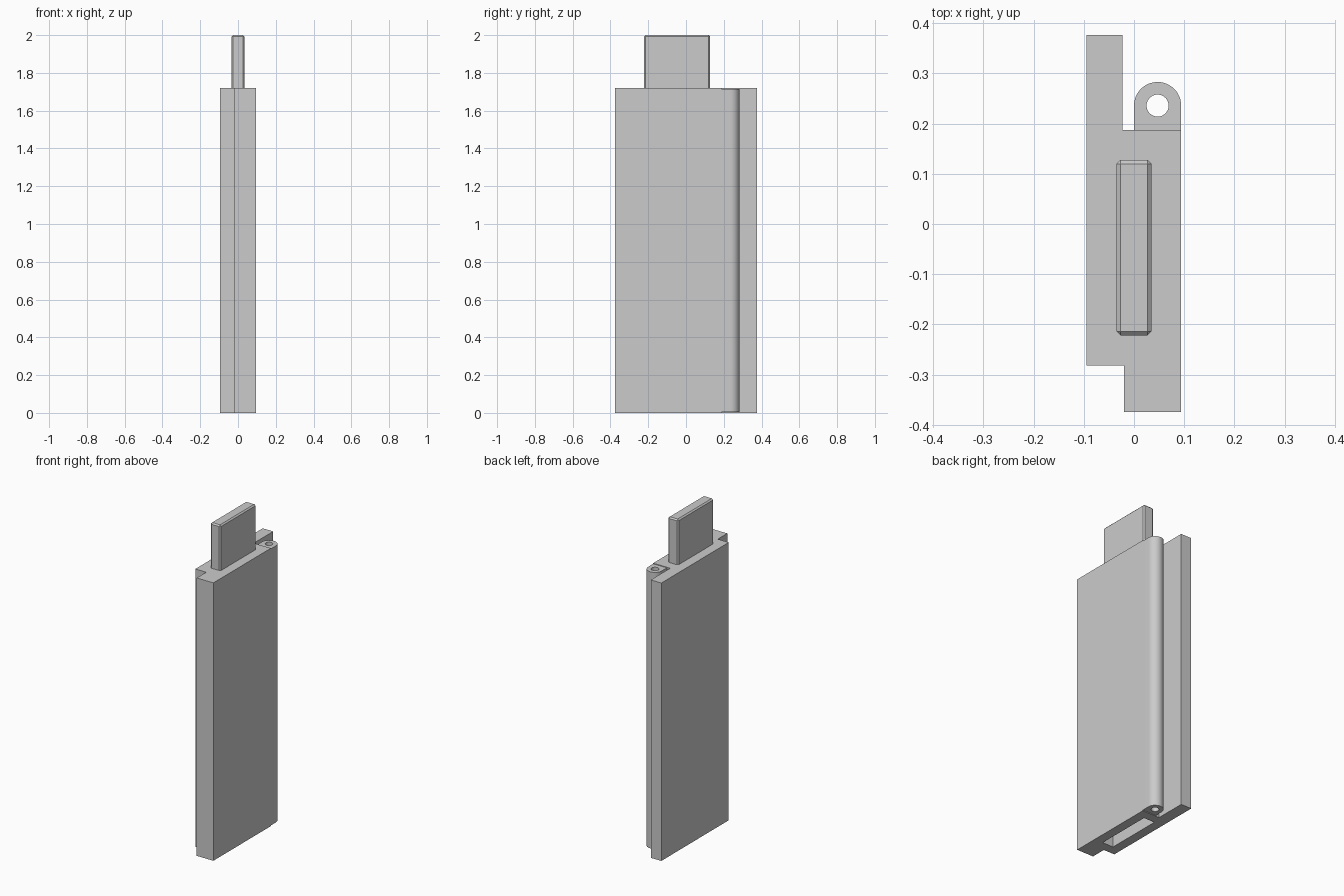
import bpy, bmesh, math

if "Cube" in bpy.data.objects:
    bpy.data.objects.remove(bpy.data.objects["Cube"])

grey = bpy.data.materials.new("light_grey")
grey.diffuse_color = (0.6, 0.6, 0.6, 1)
grey.use_nodes = True
grey.node_tree.nodes["Principled BSDF"].inputs["Base Color"].default_value = grey.diffuse_color


def prism(name, outline, z0, z1):
    """Extrude a counter-clockwise xy outline from z0 to z1."""
    bm = bmesh.new()
    base = bm.faces.new([bm.verts.new((x, y, z0)) for x, y in outline])
    out = bmesh.ops.extrude_face_region(bm, geom=[base], use_keep_orig=True)
    for v in out["geom"]:
        if isinstance(v, bmesh.types.BMVert):
            v.co.z = z1
    bmesh.ops.recalc_face_normals(bm, faces=bm.faces[:])
    mesh = bpy.data.meshes.new(name)
    bm.to_mesh(mesh)
    bm.free()
    mesh.materials.append(grey)
    ob = bpy.data.objects.new(name, mesh)
    bpy.context.collection.objects.link(ob)
    return ob


def rect(x0, x1, y0, y1):
    return [(x0, y0), (x1, y0), (x1, y1), (x0, y1)]


def arc(cx, cy, r, a0, a1, n):
    return [(cx + r * math.cos(a0 + (a1 - a0) * i / n),
             cy + r * math.sin(a0 + (a1 - a0) * i / n)) for i in range(n + 1)]


def apply(ob, mod):
    bpy.ops.object.select_all(action='DESELECT')
    ob.select_set(True)
    bpy.context.view_layer.objects.active = ob
    bpy.ops.object.modifier_apply(modifier=mod.name)


def cut(ob, cutter):
    mod = ob.modifiers.new("cut", 'BOOLEAN')
    mod.operation = 'DIFFERENCE'
    mod.solver = 'EXACT'
    mod.object = cutter
    apply(ob, mod)
    bpy.data.objects.remove(cutter)


# Panel with a stepped edge at the front and a lapped edge at the back
TOP = 1.72
panel = prism("panel", [(-0.095, -0.282), (-0.02, -0.282), (-0.02, -0.375),
                        (0.094, -0.375), (0.094, 0.187), (-0.023, 0.187),
                        (-0.023, 0.377), (-0.095, 0.377)], 0, TOP)

# Pocket in the underside that receives the tab of another panel
cut(panel, prism("pocket_cutter", rect(-0.037, 0.037, -0.224, 0.13), -0.1, 0.29))

# Chamfered tab on top
tab = prism("tab", rect(-0.035, 0.035, -0.222, 0.128), TOP, 2.0)
bm = bmesh.new()
bm.from_mesh(tab.data)
edges = [e for e in bm.edges if max(v.co.z for v in e.verts) > 1.9]
bmesh.ops.bevel(bm, geom=edges, offset=0.008, segments=1, affect='EDGES')
bm.to_mesh(tab.data)
bm.free()

# Rounded hinge barrel with a through hole, just short of the panel ends
CX, CY, R = 0.047, 0.236, 0.047
barrel = prism("hinge_barrel", [(CX - R, 0.187), (CX + R, 0.187)]
               + arc(CX, CY, R, 0, math.pi, 24), 0.004, TOP - 0.004)
cut(barrel, prism("pin_hole_cutter",
                  arc(CX, CY, 0.022, 0, 2 * math.pi, 32)[:-1], -0.1, 1.9))
bpy.ops.object.shade_smooth_by_angle(angle=math.radians(30))
